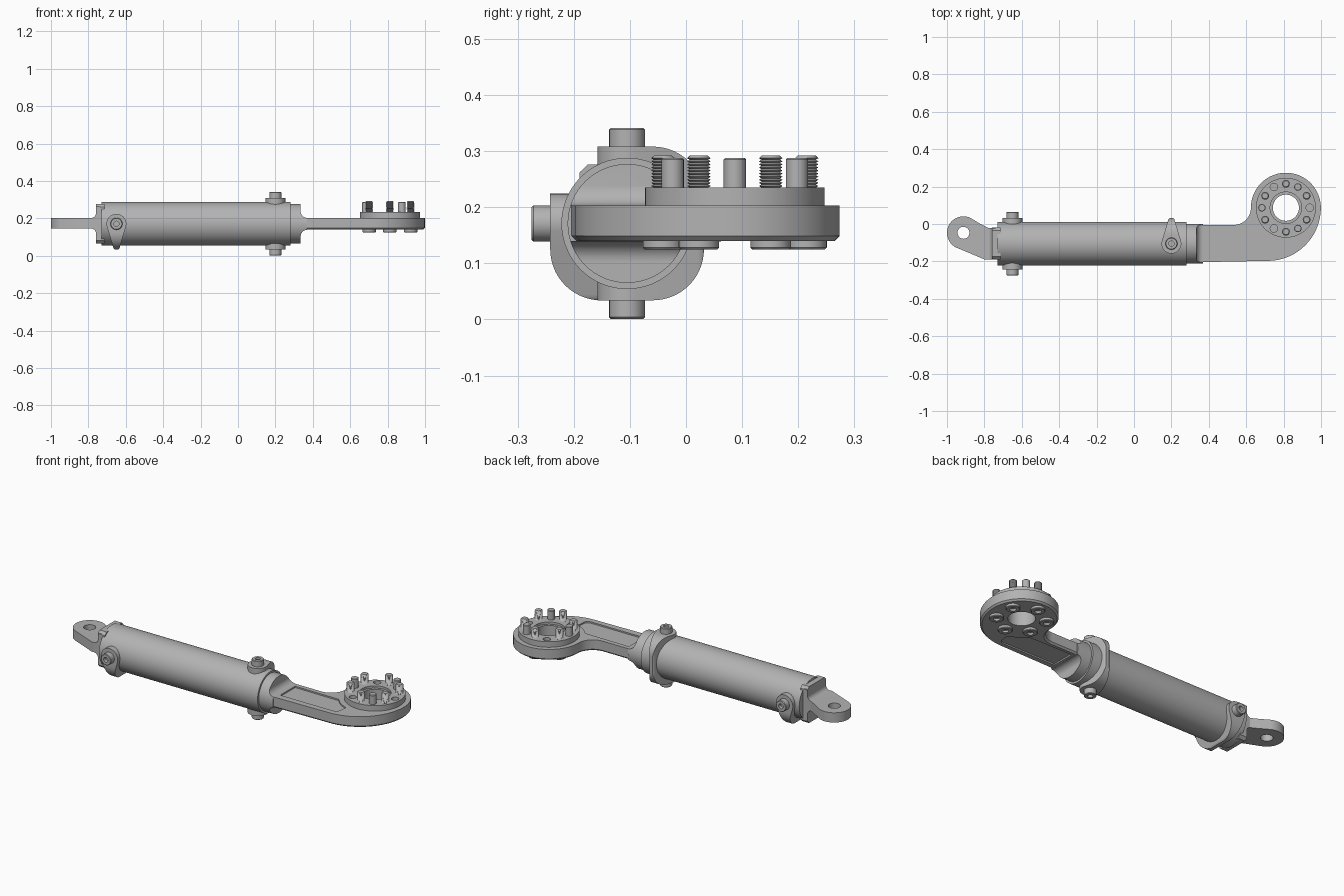
import bpy, bmesh
from math import sin, cos, pi, radians
from mathutils import Matrix, Vector

if "Cube" in bpy.data.objects:
    bpy.data.objects.remove(bpy.data.objects["Cube"])

AY, AZ = -0.105, 0.171          # tube axis
RX, RY = 0.812, 0.087           # ring centre
parts = []

steel = bpy.data.materials.new("grey_steel")
steel.use_nodes = True
GREY = (0.45, 0.45, 0.45, 1)
steel.diffuse_color = GREY
steel.node_tree.nodes["Principled BSDF"].inputs["Base Color"].default_value = GREY


def finish(name, bm):
    bmesh.ops.remove_doubles(bm, verts=bm.verts, dist=1e-5)
    bmesh.ops.recalc_face_normals(bm, faces=bm.faces)
    me = bpy.data.meshes.new(name)
    bm.to_mesh(me)
    bm.free()
    me.materials.append(steel)
    ob = bpy.data.objects.new(name, me)
    bpy.context.collection.objects.link(ob)
    parts.append(ob)
    return ob


def arc(cx, cy, r, a0, a1, n=24):
    angles = [radians(a0 + (a1 - a0) * i / n) for i in range(n + 1)]
    return [(cx + r * cos(a), cy + r * sin(a)) for a in angles]


def prism(name, pts, lo, hi, plane="xy", chamfer=0):
    """Extrude a flat outline along the axis normal to its plane."""
    place = {"xy": lambda u, v, w: (u, v, w), "xz": lambda u, v, w: (u, w, v),
             "yz": lambda u, v, w: (w, u, v)}[plane]
    bm = bmesh.new()
    base = bm.faces.new([bm.verts.new(place(u, v, lo)) for u, v in pts])
    out = bmesh.ops.extrude_face_region(bm, geom=[base])
    shift = Vector(place(0, 0, hi - lo))
    bmesh.ops.translate(bm, vec=shift, verts=[g for g in out["geom"] if isinstance(g, bmesh.types.BMVert)])
    bmesh.ops.recalc_face_normals(bm, faces=bm.faces)
    if chamfer:
        rim = [e for e in bm.edges if all(abs(v.co.z - lo) < 1e-5 for v in e.verts)]
        bmesh.ops.bevel(bm, geom=rim, offset=chamfer, segments=1, affect="EDGES")
    return finish(name, bm)


def lathe(name, profile, at, axis=(0, 0, 1), steps=32):
    """Revolve (radius, height) points about an axis through a point."""
    bm = bmesh.new()
    vs = [bm.verts.new((r, 0, h)) for r, h in profile]
    edges = [bm.edges.new(p) for p in zip(vs, vs[1:])]
    bmesh.ops.spin(bm, geom=vs + edges, cent=(0, 0, 0), axis=(0, 0, 1), angle=2 * pi,
                   steps=steps, use_merge=True)
    turn = Vector((0, 0, 1)).rotation_difference(Vector(axis)).to_matrix().to_4x4()
    bm.transform(Matrix.Translation(at) @ turn)
    return finish(name, bm)


def rod(name, r, lo, hi, at, axis=(0, 0, 1), steps=32, edge=0):
    prof = [(0, lo), (r, lo), (r, hi - edge), (r - edge, hi), (0, hi)]
    return lathe(name, prof, at, axis, steps)


def socket_head(name, r, lo, hi, hole, depth, at, axis):
    prof = [(0, lo), (r, lo), (r, hi - .003), (r - .003, hi), (hole, hi), (hole, hi - depth), (0, hi - depth)]
    return lathe(name, prof, at, axis)


def boolean(ob, cutter, operation="DIFFERENCE"):
    mod = ob.modifiers.new("cut", "BOOLEAN")
    mod.operation, mod.object, mod.solver = operation, cutter, "EXACT"
    bpy.context.view_layer.objects.active = ob
    bpy.ops.object.modifier_apply(modifier=mod.name)
    parts.remove(cutter)
    bpy.data.objects.remove(cutter)
    return ob


# Main tube
rod("cylinder_tube", 0.117, -0.73, 0.28, (0, AY, AZ), (1, 0, 0), 64)

# Right end plug, hollowed into fillets that meet the arm
plug = rod("arm_plug", 0.106, 0.25, 0.37, (0, AY, AZ), (1, 0, 0), 64)
f, h = 0.035, 0.032
upper = arc(0.335 + f, h + f, f, 180, 270, 10)
side = [(0.24, 0.15), (0.335, 0.15)] + upper
side += [(x, -z) for x, z in reversed(side)]
boolean(plug, prism("trim", [(x, AZ + z) for x, z in side], -0.4, 0.2, "xz"), "INTERSECT")

# Offset arm plate: big outer sweep, ring end, concave inner corner
outline = [(0.30, -0.205)] + arc(0.715, RY, 0.284, -90, 0)[:-1] + arc(RX, RY, 0.187, 0, 180, 40)
outline += arc(0.533, RY, 0.092, 0, -90)[1:] + [(0.30, -0.005)]
arm = prism("arm_plate", outline, 0.14, 0.203, chamfer=0.009)
pocket = [(0.385, -0.165)] + arc(0.72, -0.135, 0.03, -90, 10, 8)
pocket += arc(RX, RY, 0.19, -108, -141, 10) + [(0.385, -0.03)]
for lo, hi in ((0.195, 0.25), (0.1, 0.148)):
    boolean(arm, prism("pocket_cut", pocket, lo, hi))
boolean(arm, rod("bore_cut", 0.07, 0.1, 0.3, (RX, RY, 0), steps=48))

# Raised flange ring with recessed bore lip
flange = lathe("flange_ring", [(0.07, 0.2), (0.16, 0.2), (0.16, 0.235), (0.084, 0.235),
                               (0.084, 0.222), (0.07, 0.222), (0.07, 0.2)], (RX, RY, 0), steps=64)

# Twelve positions: screws alternate with dowels and empty dowel holes
for i in range(12):
    a = radians(30 * i)
    at = (RX + 0.128 * cos(a), RY + 0.128 * sin(a), 0)
    if i % 2:
        thread = [(0, 0.2), (0.02, 0.2)]
        for k in range(10):
            z = 0.235 + k * 0.0055
            thread += [(0.0165, z), (0.021, z + 0.00275)]
        thread += [(0.016, 0.292), (0, 0.292)]
        lathe("flange_screw", thread, at, steps=20)
        socket_head("flange_screw_head", 0.036, -0.15, -0.125, 0.017, 0.012, at, (0, 0, -1))
    elif i in (2, 6, 10):
        rod("dowel_pin", 0.02, 0.2, 0.288, at, steps=24, edge=0.003)
    else:
        boolean(flange, rod("dowel_hole_cut", 0.02, 0.21, 0.3, at, steps=24))

# Left end block and eye lug
corner = [(0.085, 0.09), (0.07, 0.105)]
half = corner + [(-y, z) for y, z in reversed(corner)]
loop = half + [(-y, -z) for y, z in half]
prism("end_block", [(AY + y, AZ + z) for y, z in loop], -0.76, -0.715, "yz")
eye = [(-0.74, -0.189), (-0.80, -0.189)] + arc(-0.912, -0.047, 0.088, 242, 65, 30) + \
      [(-0.81, -0.006), (-0.78, -0.021), (-0.74, -0.021)]
fillet = arc(-0.785, 0.028 + 0.025, 0.025, -90, 0, 8)
side = [(-1.1, 0.028)] + fillet + [(-0.76, 0.09), (-0.73, 0.09)]
side += [(x, -z) for x, z in reversed(side)]
lug = prism("eye_lug", eye, 0.0, 0.4)
boolean(lug, prism("trim", [(x, AZ + 0.003 + z) for x, z in side], -0.4, 0.2, "xz"), "INTERSECT")
boolean(lug, rod("eye_cut", 0.032, 0.0, 0.4, (-0.912, -0.047, 0)))


# Tapered wrap-around bolt saddles, one at each end of the tube
def saddle(name, x, turn):
    q, c, w = 0.137, 0.046, 0.053
    u = [(-w, -q)] + arc(c, -c, q - c, -90, 0, 14) + arc(c, c, q - c, 0, 90, 14) + [(-w, q)]
    ob = prism(name, u, x - 0.06, x + 0.06, "yz")
    tear = arc(0, 0, w, 75, 285, 30)
    tip = [(x + v, t) for t, v in tear + arc(q - 0.015, 0, 0.018, -75, 75, 10)]
    boolean(ob, prism("trim", tip, -0.3, 0.3), "INTERSECT")
    ob.data.transform(Matrix.Translation((0, AY, AZ)) @ Matrix.Rotation(turn, 4, "X"))
    axis = Matrix.Rotation(turn, 3, "X") @ Vector((0, 0, 1))
    for s in (1, -1):
        socket_head(name + "_bolt", 0.032, 0.1, 0.17, 0.014, 0.02, (x, AY, AZ), axis * s)


saddle("right_saddle", 0.2, 0)
saddle("left_saddle", -0.65, -pi / 2)

# Smooth curved faces, keep edges crisp
bpy.ops.object.select_all(action="DESELECT")
for ob in parts:
    ob.select_set(True)
bpy.context.view_layer.objects.active = parts[0]
bpy.ops.object.shade_smooth_by_angle(angle=radians(30))
